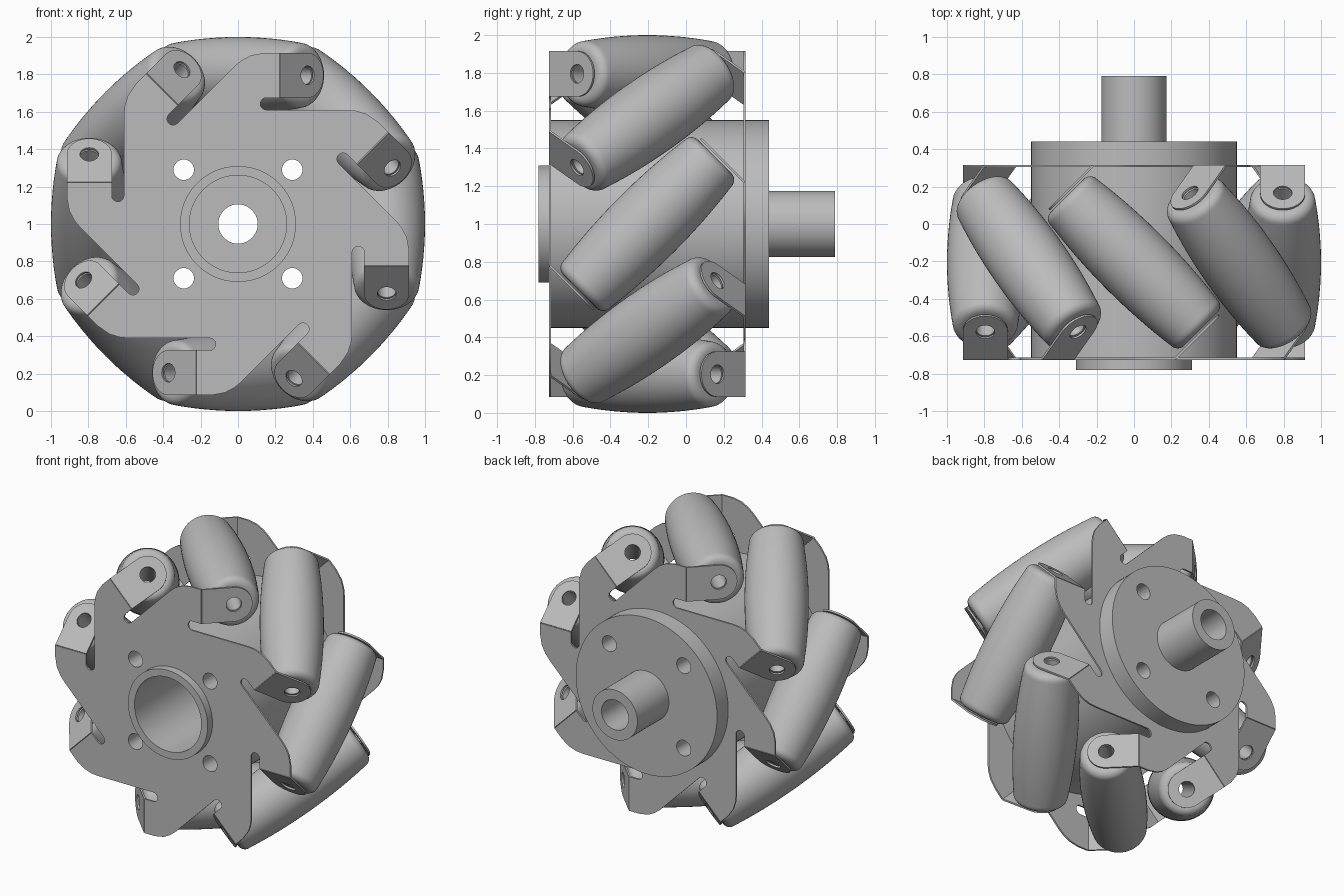
import bpy
import bmesh
from math import pi, cos, sin, radians
from mathutils import Matrix, Vector

if "Cube" in bpy.data.objects:
    bpy.data.objects.remove(bpy.data.objects["Cube"])

MID_Y = -0.205      # middle plane of the wheel
PLATE_Y = 0.515     # plate distance from the middle plane
AXLE_R = 0.795      # roller axis distance from the wheel axis
TAB_T = 0.52        # tab distance along the roller axis
THICK = 0.012
COUNT = 8
BEND_X = 0.221

grey = bpy.data.materials.new("plain grey")
grey.use_nodes = True
grey.diffuse_color = (0.5, 0.5, 0.5, 1)
grey.node_tree.nodes["Principled BSDF"].inputs["Base Color"].default_value = (0.5, 0.5, 0.5, 1)


def arc(cx, cz, r, a0, a1, n):
    """Points of an arc, angles in degrees."""
    return [(cx + r * cos(radians(a0 + (a1 - a0) * i / n)),
             cz + r * sin(radians(a0 + (a1 - a0) * i / n))) for i in range(n + 1)]


def circle(r, cx=0, cz=0, n=64):
    return arc(cx, cz, r, 0, 360, n)[:-1]


def to_mesh(bm, name):
    bmesh.ops.recalc_face_normals(bm, faces=bm.faces)
    mesh = bpy.data.meshes.new(name)
    bm.to_mesh(mesh)
    bm.free()
    mesh.materials.append(grey)
    return mesh


def sheet(name, loops, y0, y1):
    """Outline with holes in the xz plane, extruded from y0 to y1."""
    bm = bmesh.new()
    for loop in loops:
        verts = [bm.verts.new((x, y0, z)) for x, z in loop]
        for a, b in zip(verts, verts[1:] + verts[:1]):
            bm.edges.new((a, b))
    bmesh.ops.triangle_fill(bm, edges=bm.edges[:], use_beauty=True, normal=(0, -1, 0))
    ext = bmesh.ops.extrude_face_region(bm, geom=bm.faces[:])
    moved = [g for g in ext["geom"] if isinstance(g, bmesh.types.BMVert)]
    bmesh.ops.translate(bm, verts=moved, vec=(0, y1 - y0, 0))
    return to_mesh(bm, name)


def lathe(name, profile, steps):
    """Closed (radius, y) profile turned around the y axis."""
    bm = bmesh.new()
    verts = [bm.verts.new((r, y, 0)) for r, y in profile]
    edges = [bm.edges.new(p) for p in zip(verts, verts[1:] + verts[:1])]
    bmesh.ops.spin(bm, geom=verts + edges, cent=(0, 0, 0), axis=(0, 1, 0),
                   angle=2 * pi, steps=steps, use_duplicate=False)
    bmesh.ops.remove_doubles(bm, verts=bm.verts, dist=1e-4)
    return to_mesh(bm, name)


def place(name, mesh, matrix):
    obj = bpy.data.objects.new(name, mesh)
    bpy.context.collection.objects.link(obj)
    obj.matrix_world = matrix
    return obj


def smooth(obj):
    bpy.ops.object.select_all(action="DESELECT")
    obj.select_set(True)
    bpy.context.view_layer.objects.active = obj
    bpy.ops.object.shade_smooth_by_angle(angle=radians(30))


wheel = Matrix.Translation((0, MID_Y, 1))
turn_back = Matrix.Rotation(pi, 4, "Z")
tilt = Matrix.Rotation(pi / 4, 4, "Z")
firsts = []

# Side plates: one arm outline repeated around the wheel
arm = [(-0.02, 0.843), (0.02, 0.876), (0.07, 0.902), (0.14, 0.915),
       (BEND_X, 0.915), (BEND_X, 0.675)] + arc(0.152, 0.6425, 0.0325, 90, 270, 10)
outline = []
for k in range(COUNT):
    a = 2 * pi * k / COUNT
    outline += [(x * cos(a) + z * sin(a), z * cos(a) - x * sin(a)) for x, z in arm]
bolts = [circle(0.055, sx * 0.29, sz * 0.29, 32) for sx in (-1, 1) for sz in (-1, 1)]
plate = sheet("side_plate", [outline, circle(0.26)] + bolts,
              -PLATE_Y - THICK / 2, -PLATE_Y + THICK / 2)
firsts.append(place("front_plate", plate, wheel))
place("back_plate", plate, wheel @ turn_back)

# Bent tab with a rounded end and an axle hole
reach = (PLATE_Y - TAB_T * cos(pi / 4)) / cos(pi / 4)
tab_outline = [(0, -0.12)] + arc(reach, 0, 0.12, -90, 90, 24) + [(0, 0.12)]
tab = sheet("bent_tab", [tab_outline, circle(0.05, reach, 0, 32)], -THICK / 2, THICK / 2)
tab_pose = Matrix.Translation((BEND_X, -PLATE_Y, AXLE_R)) @ tilt

# Barrel roller with rounded ends and a through bore
end, fillet, rim = 0.505, 0.05, 0.175
half = [(rim - fillet + fillet * sin(radians(a)), end - fillet + fillet * cos(radians(a)))
        for a in range(0, 90, 15)]
side = [end - fillet - 2 * (end - fillet) * i / 16 for i in range(17)]
barrel = [(0.205 - 0.03 * (y / (end - fillet)) ** 2, y) for y in side]
profile = [(0.05, end)] + half + barrel + [(r, -y) for r, y in reversed(half)] + [(0.05, -end)]
roller = lathe("roller", profile, 56)
roller_pose = Matrix.Translation((0, 0, AXLE_R)) @ tilt

for k in range(COUNT):
    spin = wheel @ Matrix.Rotation(2 * pi * k / COUNT, 4, "Y")
    parts = [place(f"roller_{k + 1}", roller, spin @ roller_pose),
             place(f"front_tab_{k + 1}", tab, spin @ tab_pose),
             place(f"back_tab_{k + 1}", tab, spin @ turn_back @ tab_pose)]
    if k == 0:
        firsts += parts[:2]

# Hub drum, back disc, front collar and hollow shaft
centre = Matrix.Translation((0, 0, 1))
for name, loops, y0, y1 in (
        ("hub_drum", [circle(0.55, n=96), circle(0.26)] + bolts, -0.714, 0.316),
        ("back_disc", [circle(0.55, n=96), circle(0.105)] + bolts, 0.316, 0.44),
        ("front_collar", [circle(0.31), circle(0.26)], -0.78, -0.722),
        ("shaft", [circle(0.175), circle(0.105)], 0.44, 0.79)):
    firsts.append(place(name, sheet(name, loops, y0, y1), centre))

for obj in firsts:
    smooth(obj)
